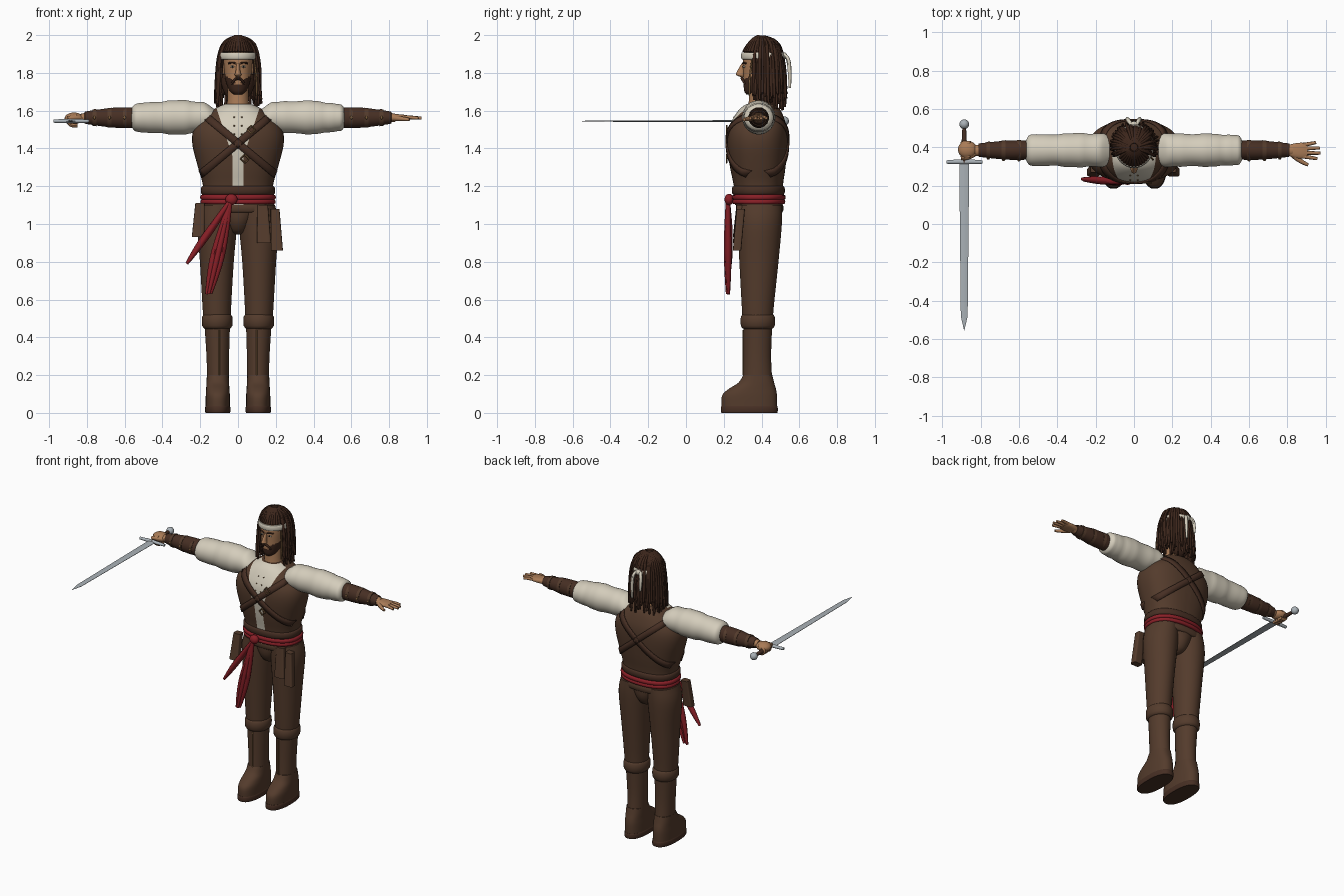
import bpy, bmesh, math, random
from math import sin, cos, pi, radians
from mathutils import Vector

random.seed(4)
if "Cube" in bpy.data.objects:
    bpy.data.objects.remove(bpy.data.objects["Cube"])


def material(name, *rgb):
    m = bpy.data.materials.new(name)
    m.use_nodes = True
    m.diffuse_color = (*rgb, 1)
    m.node_tree.nodes["Principled BSDF"].inputs["Base Color"].default_value = (*rgb, 1)
    return m


leather = material("brown leather", .088, .044, .025)
dark = material("dark leather", .062, .028, .017)
cream = material("cream cloth", .66, .61, .5)
red = material("red cloth", .25, .014, .02)
skin = material("skin", .4, .2, .095)
hair = material("dark hair", .045, .019, .011)
steel = material("steel", .4, .44, .47)
gold = material("brass", .2, .11, .045)
black = material("black", .01, .008, .007)


def add(name, bm, *mats):
    bmesh.ops.recalc_face_normals(bm, faces=bm.faces)
    me = bpy.data.meshes.new(name)
    bm.to_mesh(me)
    bm.free()
    ob = bpy.data.objects.new(name, me)
    bpy.context.collection.objects.link(ob)
    for m in mats:
        me.materials.append(m)
    return ob


def refine(rings, n):
    """Catmull-Rom interpolation of ring tuples."""
    out = []
    for i in range(len(rings) - 1):
        quad = [rings[min(max(j, 0), len(rings) - 1)] for j in range(i - 1, i + 3)]
        for k in range(n):
            t = k / n
            out.append(tuple(b + .5 * t * (c - a + t * (2*a - 5*b + 4*c - d + t * (3*(b - c) + d - a)))
                             for a, b, c, d in zip(*quad)))
    return out + [rings[-1]]


def power(v, p):
    return math.copysign(abs(v) ** (2 / p), v)


def loft(name, rings, mat, axis="z", p=2, seg=32, steps=4, sx=1):
    """Rings are (position, centre a, centre b, radius a, radius b) along an axis."""
    bm = bmesh.new()
    loops = []
    for t, a, b, ra, rb in refine(rings, steps):
        loop = []
        for i in range(seg):
            ang = 2 * pi * (i + .5) / seg
            u, v = a + ra * power(cos(ang), p), b + rb * power(sin(ang), p)
            x, y, z = {"z": (u, v, t), "x": (t, u, v), "y": (u, t, v)}[axis]
            loop.append(bm.verts.new((x * sx, y, z)))
        loops.append(loop)
    for lo, hi in zip(loops, loops[1:]):
        for i in range(seg):
            bm.faces.new((lo[i - 1], lo[i], hi[i], hi[i - 1]))
    bm.faces.new(loops[0])
    bm.faces.new(loops[-1])
    return add(name, bm, mat)


def band(name, z0, z1, cx, cy, rx, ry, mat, bulge=.008, p=2, sx=1):
    h = z1 - z0
    rings = [(z0, cx, cy, rx - bulge, ry - bulge), (z0 + h * .2, cx, cy, rx, ry),
             (z1 - h * .2, cx, cy, rx, ry), (z1, cx, cy, rx - bulge, ry - bulge)]
    return loft(name, rings, mat, p=p, seg=40, steps=2, sx=sx)


def ball(name, at, size, mat):
    bm = bmesh.new()
    bmesh.ops.create_uvsphere(bm, u_segments=20, v_segments=12, radius=1)
    for v in bm.verts:
        v.co = Vector(at) + v.co * Vector(size)
    return add(name, bm, mat)


def tubes(name, paths, radius, mat, radii=None):
    cu = bpy.data.curves.new(name, "CURVE")
    cu.dimensions = "3D"
    cu.bevel_depth, cu.bevel_resolution, cu.resolution_u = radius, 2, 4
    cu.use_fill_caps = True
    for path in paths:
        s = cu.splines.new("NURBS")
        s.points.add(len(path) - 1)
        for i, (pt, co) in enumerate(zip(s.points, path)):
            pt.co = (*co, 1)
            pt.radius = radii[i] if radii else 1
        s.order_u, s.use_endpoint_u = min(3, len(path)), True
    cu.materials.append(mat)
    ob = bpy.data.objects.new(name, cu)
    bpy.context.collection.objects.link(ob)
    return ob


# Torso: vest with an open front cut in clean lines over the shirt
TORSO = [(1.1, 0, .385, .185, .125), (1.2, 0, .383, .185, .13), (1.3, 0, .38, .212, .147),
         (1.42, 0, .378, .242, .16), (1.5, 0, .38, .235, .156), (1.56, 0, .385, .185, .135),
         (1.61, 0, .39, .125, .105), (1.635, 0, .39, .07, .07)]
torso = loft("vest", TORSO, leather, p=2.4, seg=48)
torso.data.materials.append(cream)
bm = bmesh.new()
bm.from_mesh(torso.data)
SLOPE, HALF, LOW = .33, .03, 1.36
for s in (1, -1):
    for k in (0, SLOPE):
        bmesh.ops.bisect_plane(bm, geom=bm.verts[:] + bm.edges[:] + bm.faces[:],
                               plane_co=(s * HALF, 0, LOW), plane_no=(s, 0, -k))
for f in bm.faces:
    c = f.calc_center_median()
    f.material_index = int(c.y < .37 and abs(c.x) < HALF + max(0, SLOPE * (c.z - LOW)))
bm.to_mesh(torso.data)
bm.free()


def torso_y(x, z, side):
    fine = refine(TORSO, 4)
    for lo, hi in zip(fine, fine[1:]):
        if lo[0] <= z <= hi[0]:
            t = (z - lo[0]) / (hi[0] - lo[0])
            _, _, cy, rx, ry = [a + (b - a) * t for a, b in zip(lo, hi)]
            return cy + side * ry * max(0, 1 - min(1, abs(x) / rx) ** 2.4) ** (1 / 2.4)


def strap(name, side, s):
    """Diagonal ribbon that hugs the torso."""
    bm = bmesh.new()
    rows = []
    for i in range(25):
        t = i / 24
        x, z = s * (.165 - .36 * t), 1.565 - .3 * t
        rows.append([bm.verts.new((x + s * o * .6, torso_y(x + s * o * .6, z - o, side) + side * .004, z - o))
                     for o in (-.017, 0, .017)])
    for a, b in zip(rows, rows[1:]):
        for i in range(2):
            bm.faces.new((a[i], a[i + 1], b[i + 1], b[i]))
    ob = add(name, bm, dark)
    mod = ob.modifiers.new("thickness", "SOLIDIFY")
    mod.thickness, mod.offset = .01, 0


for s, word in ((1, "left"), (-1, "right")):
    strap(f"{word}_front_strap", -1, s)
    strap(f"{word}_back_strap", 1, s)
for i, (x, z) in enumerate(((.07, 1.5), (.035, 1.345))):
    y = torso_y(x, z, -1) - .012
    r = .022
    frame = [(x, y, z + r), (x + r, y, z), (x, y, z - r), (x - r, y, z), (x, y, z + r)]
    tubes(f"strap_buckle_{i}", [[a, b] for a, b in zip(frame, frame[1:])], .004, gold)
for i in range(4):
    z = 1.43 + i * .045
    for x in (-.02, .02):
        ball("shirt_eyelet", (x, torso_y(x, z, -1), z), (.004, .004, .004), gold)

# Waist: belt, sash, knot and hanging tails
band("belt", 1.155, 1.2, 0, .383, .196, .14, dark, p=2.3)
band("upper_sash", 1.128, 1.155, 0, .385, .2, .142, red, p=2.3)
band("lower_sash", 1.105, 1.13, 0, .385, .198, .14, red, p=2.3)
band("waistband", 1.06, 1.108, 0, .39, .195, .125, leather, p=2.3)
ball("sash_knot", (-.035, .228, 1.13), (.032, .024, .03), red)
for name, end, spread in (("outer", (-.262, .235, .8), (.018, .02)), ("inner", (-.155, .225, .63), (.022, .004))):
    paths = []
    for k in (-1, 0, 1):
        path = [(-.04, .222, 1.125)]
        for t, w in ((.3, .7), (.7, 1.2), (1, .5)):
            path.append((-.04 + (end[0] + .04) * t + k * w * spread[0], .222 + (end[1] - .222) * t - .006 * (k == 0),
                         1.125 + (end[2] - 1.125) * t + k * w * spread[1]))
        paths.append(path)
    tubes(f"{name}_sash_tail", paths, .016, red, (.7, 1, 1.15, .5))
for name, x0, x1, z0, z1 in (("front_flap", .1, .175, .9, 1.1), ("side_flap", .175, .238, .86, 1.08),
                             ("right_pouch", -.245, -.178, .93, 1.11)):
    x, r = (x0 + x1) / 2, (x1 - x0) / 2
    loft(name, [(z0, x, .27, r, .022), (z1, x * .95, .29, r * .75, .022)], leather, p=6, steps=1)
loft("pelvis", [(.945, 0, .39, .03, .05), (.965, 0, .39, .06, .085), (1.02, 0, .39, .09, .115),
                (1.1, 0, .39, .15, .12)], leather)

# Limbs
for s, word in ((1, "left"), (-1, "right")):
    loft(f"{word}_trouser_leg", [(.48, .11, .38, .072, .08), (.56, .112, .38, .076, .085), (.8, .112, .386, .09, .104),
                                 (1, .11, .39, .106, .118), (1.1, .1, .39, .096, .118)], leather, sx=s)
    band(f"{word}_boot_cuff", .445, .525, .11, .38, .08, .09, leather, .014, sx=s)
    loft(f"{word}_boot_shaft", [(.17, .106, .38, .058, .077), (.3, .107, .378, .06, .073),
                                (.47, .11, .38, .068, .077)], leather, sx=s)
    loft(f"{word}_boot_foot", [(.03, .107, .335, .064, .147), (.09, .107, .336, .064, .146), (.125, .107, .35, .062, .127),
                               (.16, .107, .372, .06, .095), (.2, .107, .38, .058, .077)], leather, p=2.4, sx=s)
    band(f"{word}_boot_sole", 0, .036, .107, .335, .067, .151, dark, .003, 2.4, s)
    tubes(f"{word}_boot_seam", [[(s * .1, .302, .2), (s * .1, .302, .44)]], .004, gold)
    # Puffed sleeve with soft irregular folds
    rings = [(.115, .385, 1.56, .06, .04), (.15, .385, 1.562, .085, .065)]
    for i in range(12):
        t = i / 11
        wob = random.uniform(-.004, .004)
        rings.append((.18 + .345 * t, .385, 1.566 - .003 * t, .09 + wob - .01 * t, .082 + .01 * sin(pi * t) - .008 * t + wob))
    rings += [(.55, .385, 1.563, .075, .068), (.565, .385, 1.563, .045, .045)]
    loft(f"{word}_sleeve", rings, cream, "x", steps=2, sx=s)
    loft(f"{word}_bracer", [(.555, .385, 1.563, .05, .055), (.66, .385, 1.563, .05, .053),
                            (.8, .385, 1.563, .036, .034), (.806, .385, 1.563, .03, .028)], dark, "x", sx=s)
    for x, r in ((.6, .054), (.68, .052), (.76, .045)):
        loft(f"{word}_bracer_strap", [(x - .01, .385, 1.563, r, r + .001), (x + .01, .385, 1.563, r - .002, r - .001)],
             leather, "x", steps=1, sx=s)
        ball(f"{word}_bracer_stud", (s * x, .385 - r, 1.563), (.007, .005, .009), gold)
    loft(f"{word}_wrist", [(.79, .385, 1.563, .03, .027), (.83, .383, 1.563, .028, .022)], skin, "x", sx=s)

# Open left hand
loft("left_palm", [(.8, .385, 1.563, .026, .02), (.835, .382, 1.563, .038, .019), (.875, .382, 1.563, .042, .016),
                   (.905, .382, 1.563, .036, .011)], skin, "x", p=2.5)
fingers = [[(.88, y, 1.564), (.92, y + b * .4, 1.565), (tip, y + b, 1.56)]
           for y, b, tip in ((.352, -.012, .955), (.372, -.003, .972), (.393, .004, .968), (.413, .012, .948))]
tubes("left_fingers", fingers, .0105, skin, (1, 1, .75))
tubes("left_thumb", [[(.83, .36, 1.56), (.865, .325, 1.557), (.908, .308, 1.553)]], .012, skin, (1.3, 1, .7))

# Right fist around the sword
SX, SZ = -.885, 1.545
ball("right_fist", (-.868, .388, 1.56), (.05, .046, .03), skin)
grip = [[(SX + .02 + .032 * cos(a), y, SZ + .027 * sin(a)) for a in (1.2, 2, 2.8, 3.6, 4.4, 5.2)]
        for y in (.355, .377, .399, .421)]
tubes("right_fingers", grip, .011, skin)
tubes("right_thumb", [[(-.83, .365, 1.56), (-.86, .342, 1.565), (-.9, .345, 1.56)]], .012, skin)
loft("sword_handle", [(.32, SX, SZ, .011, .011), (.41, SX, SZ, .014, .014), (.5, SX, SZ, .01, .01)], dark, "y", seg=16)
ball("sword_pommel", (SX, .52, SZ), (.025, .025, .025), steel)
loft("sword_guard", [(-.977, .323, SZ, .009, .009), (SX, .325, SZ, .013, .011), (-.79, .323, SZ, .009, .009)], steel, "x", seg=16)
loft("sword_blade", [(.32, SX, SZ, .029, .005), (-.48, SX, SZ, .02, .004), (-.555, SX, SZ, .001, .001)],
     steel, "y", p=1.4, seg=8, steps=1)

# Head: skin with a beard set by height
loft("neck", [(1.59, 0, .39, .066, .066), (1.65, 0, .39, .057, .058), (1.75, 0, .395, .055, .058)], skin)
head = loft("head", [(1.685, 0, .35, .022, .03), (1.705, 0, .362, .045, .054), (1.75, 0, .38, .064, .076),
                     (1.8, 0, .388, .071, .085), (1.86, 0, .392, .076, .09), (1.92, 0, .397, .075, .088),
                     (1.965, 0, .4, .05, .06)], skin, p=2.2, seg=48, steps=8)
head.data.materials.append(hair)
for f in head.data.polygons:
    limit = 1.735 if abs(f.center.x) < .018 else 1.75 + .5 * abs(f.center.x)
    f.material_index = int(f.center.z < limit and f.center.y < .42)
loft("nose", [(1.778, 0, .3, .01, .012), (1.79, 0, .287, .018, .022), (1.805, 0, .29, .013, .022),
              (1.85, 0, .308, .008, .014)], skin, seg=16)
tubes("moustache", [[(0, .296, 1.772), (s * .022, .298, 1.768), (s * .034, .312, 1.74)] for s in (1, -1)],
      .008, hair, (1, 1, .6))
tubes("eyebrows", [[(s * .012, .302, 1.85), (s * .03, .303, 1.858), (s * .05, .318, 1.85)] for s in (1, -1)], .005, hair)
for s in (1, -1):
    ball("eye", (s * .029, .308, 1.833), (.012, .006, .006), cream)
    ball("pupil", (s * .029, .3035, 1.833), (.005, .004, .005), black)
    ball("ear", (s * .077, .395, 1.82), (.012, .02, .03), skin)

# Hair cap and hanging locks, combed from the crown around the sides and back
ball("hair_cap", (0, .405, 1.9), (.086, .1, .093), hair)
ball("back_hair", (0, .44, 1.78), (.092, .06, .14), hair)
locks, crown = [], []
for layer, count in ((0, 36), (1, 30)):
    for i in range(count):
        a = radians(-122 + 244 * (i + .5) / count + random.uniform(-2, 2))
        out, low = .01 * layer, 1.6 + random.uniform(0, .07) + .03 * layer
        path = [(.02 * sin(a), .40 + .02 * cos(a), 1.99)]
        for z, r in ((1.975, .06), (1.9, .092), (1.8, .102), (1.7, .108), (low, .112)):
            j = random.uniform(-.005, .005)
            path.append(((r + out + j) * sin(a) + j, .41 + (r + out + j) * cos(a), z))
        locks.append(path)
for i in range(12):
    a = radians(125 + 110 * i / 11)
    crown.append([(.02 * sin(a), .4 + .02 * cos(a), 1.992), (.06 * sin(a), .405 + .065 * cos(a), 1.975),
                  (.088 * sin(a), .405 + .1 * cos(a), 1.91)])
tubes("hanging_locks", locks, .0095, hair, (.8, 1, 1, 1, .9, .6))
tubes("crown_locks", crown, .009, hair)
tubes("bead_braid", [[(.085, .35, 1.87), (.102, .335, 1.78), (.098, .335, 1.68)]], .008, gold, (.5, .8, .6))

# Headband and its loose ends
band("headband", 1.872, 1.908, 0, .405, .103, .113, cream, .004)
ball("headband_knot", (0, .522, 1.89), (.022, .014, .018), cream)
tubes("headband_ends", [[(x, .518, 1.895), (x * 2, .538, 1.89), (x * 2.6, .55, 1.82), (x * 2.4, .55, low)]
                        for x, low in ((.012, 1.72), (-.014, 1.78))], .011, cream, (.8, 1, 1, .6))

# Curves to meshes, then smooth shading with kept edges
bpy.ops.object.select_all(action="DESELECT")
for kind in ("CURVE", "MESH"):
    picked = [o for o in bpy.context.scene.objects if o.type == kind]
    for o in picked:
        o.select_set(True)
    bpy.context.view_layer.objects.active = picked[0]
    if kind == "CURVE":
        bpy.ops.object.convert(target="MESH")
bpy.ops.object.shade_smooth_by_angle(angle=radians(45))
